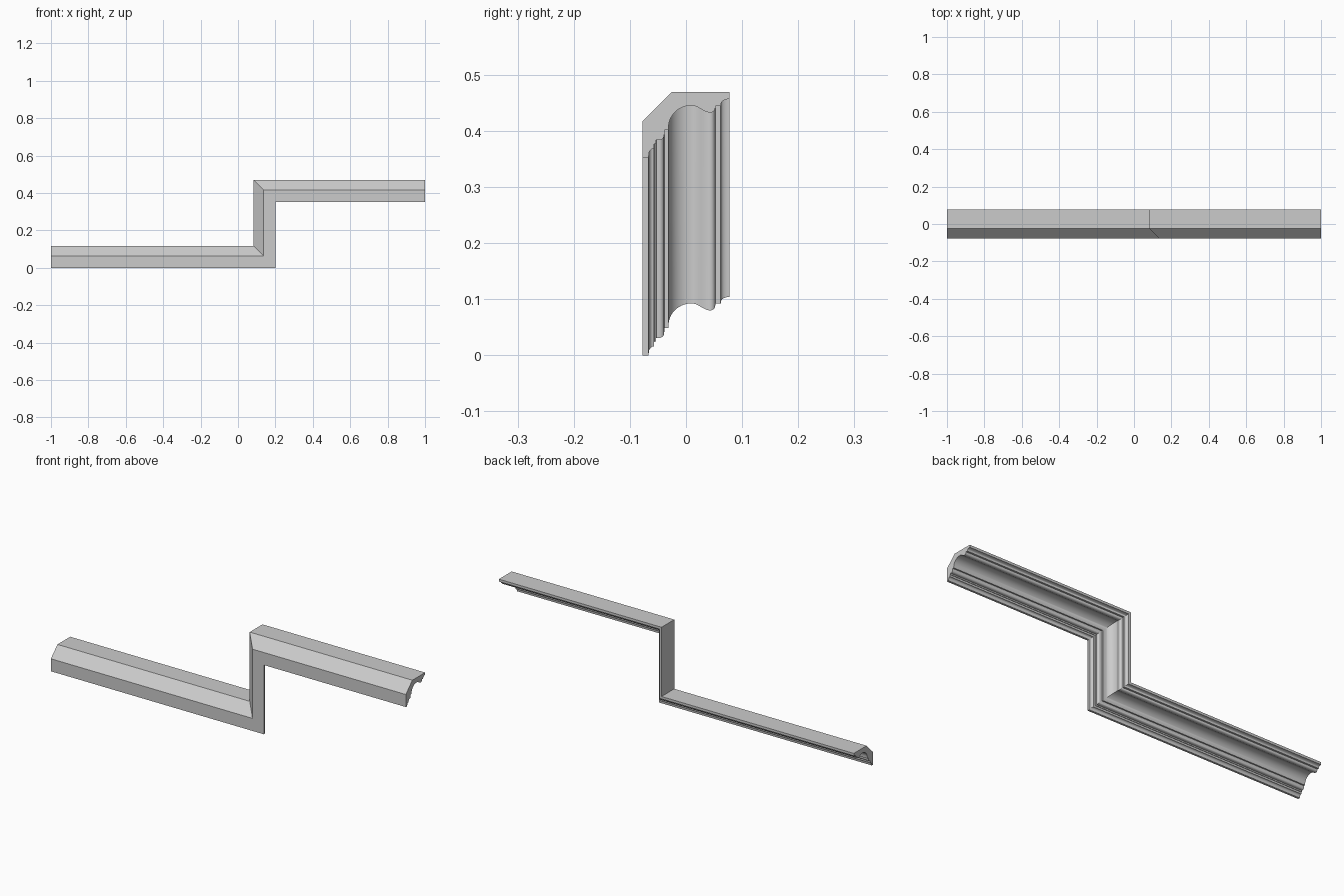
import bpy, bmesh, math

if "Cube" in bpy.data.objects:
    bpy.data.objects.remove(bpy.data.objects["Cube"])

def ease(p, q, n, kind):
    """Points after p up to q along a quarter curve or an S curve."""
    pts = []
    for i in range(1, n + 1):
        t = i / n
        a = t * math.pi / 2
        if kind == "steep":      # leaves p upright, arrives at q level
            s, r = 1 - math.cos(a), math.sin(a)
        elif kind == "level":    # leaves p level, arrives at q upright
            s, r = math.sin(a), 1 - math.cos(a)
        else:                    # S curve, level at both ends
            s, r = t, (1 - math.cos(math.pi * t)) / 2
        pts.append((p[0] + (q[0] - p[0]) * s, p[1] + (q[1] - p[1]) * r))
    return pts

# Moulding profile as (y, u); u runs from the outer lip to the flat back
W, H, RISE = 0.0777, 0.1165, 0.3527
profile = [(-W, 0.0)]
steps = [
    ((-0.067, 0.0), 1, "s"),
    ((-0.066, 0.006), 1, "s"),
    ((-0.057, 0.016), 5, "steep"),
    ((-0.0565, 0.025), 1, "s"),
    ((-0.0535, 0.025), 1, "s"),
    ((-0.0530, 0.031), 1, "s"),
    ((-0.0475, 0.031), 1, "s"),
    ((-0.0388, 0.040), 5, "level"),
    ((-0.0385, 0.049), 1, "s"),
    ((-0.0315, 0.049), 1, "s"),
    ((-0.031, 0.054), 1, "s"),
    ((0.010, 0.0925), 14, "steep"),
    ((0.0435, 0.080), 12, "s"),
    ((0.0523, 0.0895), 5, "level"),
    ((0.0525, 0.092), 1, "s"),
    ((0.0618, 0.092), 1, "s"),
    ((0.0625, 0.096), 1, "s"),
    ((W, 0.104), 6, "steep"),
    ((W, H), 1, "s"),
    ((-0.025, H), 1, "s"),
    ((-W, 0.0638), 1, "s"),
]
for target, n, kind in steps:
    profile += ease(profile[-1], target, n, kind)

# Sweep the profile along the stepped path with mitred corners
stations = [
    lambda u: (-1.0, u),
    lambda u: (0.2 - u, u),
    lambda u: (0.2 - u, RISE + u),
    lambda u: (1.0, RISE + u),
]
bm = bmesh.new()
rings = []
for place in stations:
    ring = []
    for y, u in profile:
        x, z = place(u)
        ring.append(bm.verts.new((x, y, z)))
    rings.append(ring)
count = len(profile)
for a, b in zip(rings, rings[1:]):
    for i in range(count):
        j = (i + 1) % count
        bm.faces.new((a[i], a[j], b[j], b[i]))

# End caps
bm.faces.new(rings[0])
bm.faces.new(rings[-1])
bmesh.ops.recalc_face_normals(bm, faces=bm.faces)

mesh = bpy.data.meshes.new("stepped_moulding")
bm.to_mesh(mesh)
bm.free()
obj = bpy.data.objects.new("stepped_moulding", mesh)
bpy.context.collection.objects.link(obj)
bpy.context.view_layer.objects.active = obj
obj.select_set(True)
bpy.ops.object.shade_smooth_by_angle(angle=math.radians(30))
